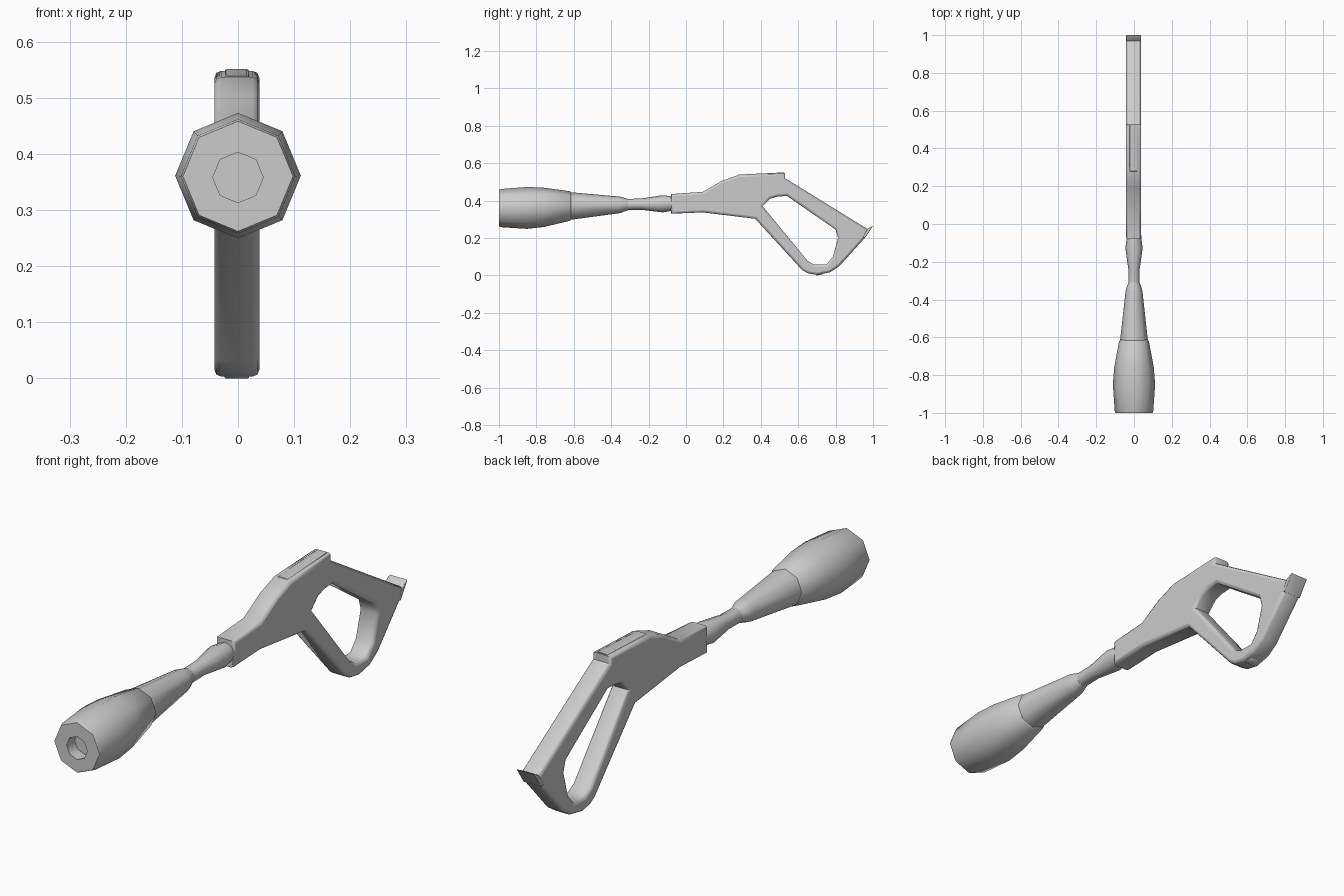
import bpy, bmesh, math

if "Cube" in bpy.data.objects:
    bpy.data.objects.remove(bpy.data.objects["Cube"], do_unlink=True)

grey = bpy.data.materials.new("plain_grey")
grey.use_nodes = True
color = (0.6, 0.6, 0.6, 1)
grey.diffuse_color = color
grey.node_tree.nodes["Principled BSDF"].inputs["Base Color"].default_value = color


def finish(obj, angle):
    bpy.ops.object.select_all(action='DESELECT')
    obj.select_set(True)
    bpy.context.view_layer.objects.active = obj
    if obj.type == 'CURVE':
        bpy.ops.object.convert(target='MESH')
        obj = bpy.context.object
    bpy.ops.object.shade_smooth_by_angle(angle=math.radians(angle))


def turned(name, rings, sides=8):
    """Eight-sided tube along y; rings are (y, centre height, radius)."""
    bm = bmesh.new()
    loops = []
    for y, z, r in rings:
        loops.append([bm.verts.new((r * math.sin(i * math.tau / sides), y,
                                    z + r * math.cos(i * math.tau / sides)))
                      for i in range(sides)])
    for a, b in zip(loops, loops[1:]):
        for i in range(sides):
            j = (i + 1) % sides
            bm.faces.new((a[i], a[j], b[j], b[i]))
    bm.faces.new(loops[0])
    bm.faces.new(loops[-1])
    bmesh.ops.recalc_face_normals(bm, faces=bm.faces)
    mesh = bpy.data.meshes.new(name)
    bm.to_mesh(mesh)
    bm.free()
    obj = bpy.data.objects.new(name, mesh)
    bpy.context.collection.objects.link(obj)
    mesh.materials.append(grey)
    finish(obj, 50)


def slab(name, outlines, half_width, bevel):
    """Side outline in (y, z), thickened along x with rounded edges."""
    curve = bpy.data.curves.new(name, 'CURVE')
    curve.dimensions = '2D'
    curve.fill_mode = 'BOTH'
    curve.extrude = half_width - bevel
    curve.bevel_depth = bevel
    curve.offset = -bevel
    curve.bevel_resolution = 1
    for pts in outlines:
        spline = curve.splines.new('POLY')
        spline.points.add(len(pts) - 1)
        for p, (y, z) in zip(spline.points, pts):
            p.co = (y, z, 0, 1)
        spline.use_cyclic_u = True
    obj = bpy.data.objects.new(name, curve)
    bpy.context.collection.objects.link(obj)
    obj.rotation_euler = (math.pi / 2, 0, math.pi / 2)
    obj.location.x = -0.002
    curve.materials.append(grey)
    finish(obj, 50)


# Nozzle head with a recessed bore
turned("nozzle_head", [
    (-0.95, 0.358, 0.045), (-1.0, 0.358, 0.045), (-1.0, 0.36, 0.098),
    (-0.99, 0.36, 0.102), (-0.85, 0.361, 0.112), (-0.76, 0.364, 0.105),
    (-0.62, 0.371, 0.079), (-0.615, 0.371, 0.073)])

# Tapered sleeve behind the head
turned("nozzle_sleeve", [
    (-0.63, 0.371, 0.075), (-0.36, 0.377, 0.045), (-0.345, 0.378, 0.042),
    (-0.31, 0.379, 0.03)])

# Narrow neck flaring into the body
turned("neck", [
    (-0.32, 0.379, 0.03), (-0.24, 0.381, 0.03), (-0.125, 0.383, 0.046),
    (-0.08, 0.384, 0.039), (-0.06, 0.384, 0.039)])

# Body and looped handle in one outline with an opening
body_outline = [(-0.08, 0.33), (0.09, 0.337), (0.37, 0.303), (0.62, 0.03),
                (0.65, 0.012), (0.70, 0.003), (0.77, 0.017), (0.82, 0.05),
                (0.96, 0.205), (0.975, 0.245), (0.53, 0.52), (0.53, 0.548),
                (0.28, 0.537), (0.19, 0.505), (0.09, 0.447), (-0.08, 0.435)]
grip_opening = [(0.41, 0.37), (0.45, 0.41), (0.49, 0.422), (0.54, 0.425),
                (0.80, 0.245), (0.813, 0.20), (0.785, 0.10), (0.75, 0.058),
                (0.685, 0.058), (0.65, 0.078)]
slab("body_and_handle", [body_outline, grip_opening], 0.04, 0.012)

# Raised crown along the top of the body and base of the loop
slab("body_crown", [[(0.27, 0.52), (0.52, 0.53), (0.525, 0.551), (0.28, 0.539)]],
     0.022, 0.004)
slab("handle_base", [[(0.66, 0.025), (0.74, 0.025), (0.73, 0.006), (0.70, 0.0)]],
     0.022, 0.002)

# Lipped plate at the handle's rear end
slab("handle_end_plate", [[(0.945, 0.205), (0.957, 0.20), (1.0, 0.265),
                           (0.97, 0.25)]], 0.04, 0.003)
